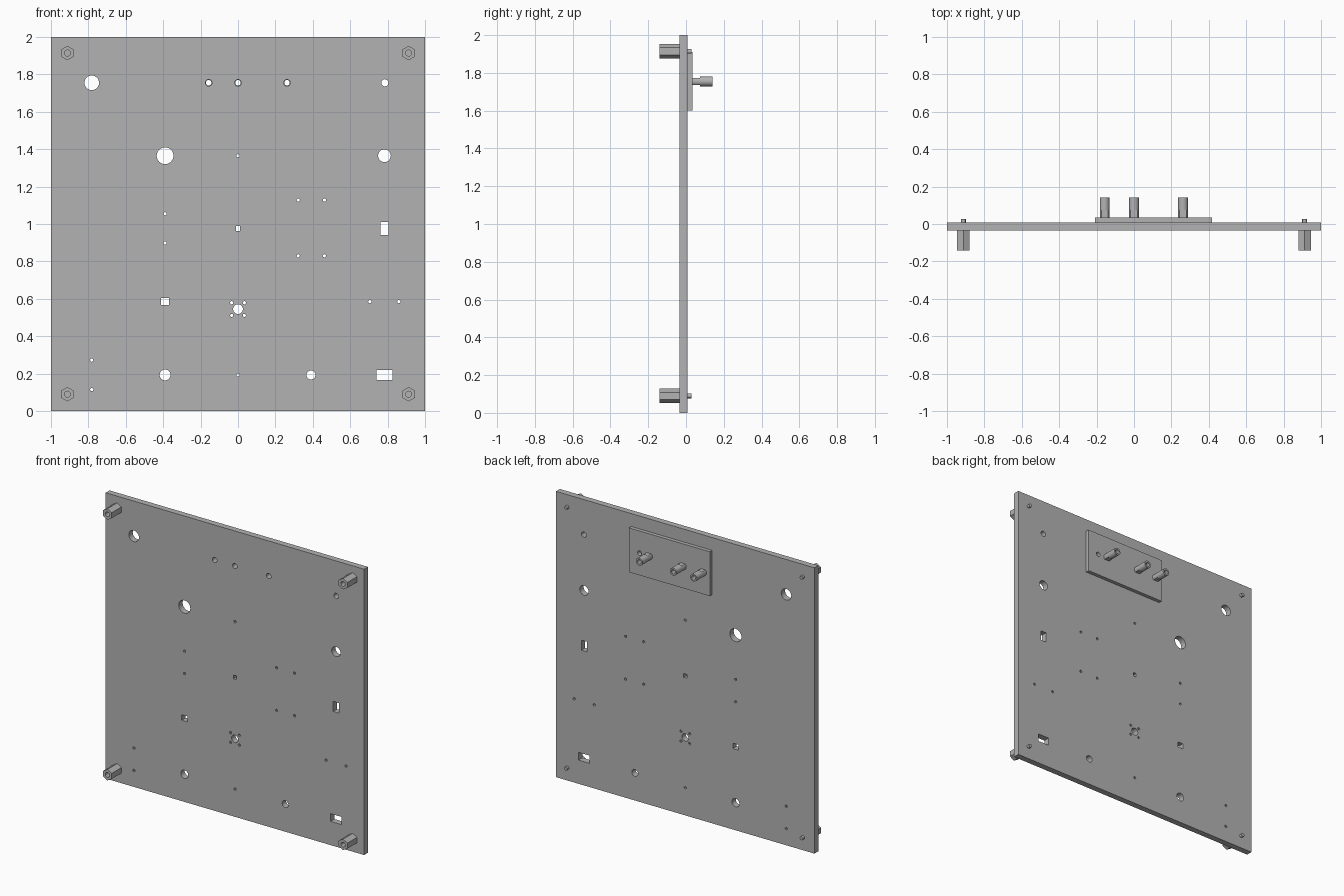
import bpy, bmesh, math
from mathutils import Matrix, Vector

cube = bpy.data.objects.get("Cube")
if cube:
    bpy.data.objects.remove(cube, do_unlink=True)

grey = bpy.data.materials.new("plain grey")
grey.use_nodes = True
COLOUR = (0.45, 0.45, 0.45, 1)
grey.diffuse_color = COLOUR
grey.node_tree.nodes["Principled BSDF"].inputs["Base Color"].default_value = COLOUR

# Depth layers, front to back
TIP, FRONT, BACK, PLATE, END = -0.1415, -0.0345, 0.0085, 0.034, 0.1415


def add_box(bm, x, z, w, h, y0, y1):
    m = Matrix.Translation((x, (y0 + y1) / 2, z)) @ Matrix.Diagonal((w, y1 - y0, h, 1))
    bmesh.ops.create_cube(bm, size=1, matrix=m)


def add_rod(bm, x, z, r, y0, y1, sides=24):
    m = Matrix.Translation((x, (y0 + y1) / 2, z)) @ Matrix.Rotation(math.pi / 2, 4, 'X')
    bmesh.ops.create_cone(bm, cap_ends=True, segments=sides, radius1=r, radius2=r,
                          depth=y1 - y0, matrix=m)


def finish(name, bm):
    mesh = bpy.data.meshes.new(name)
    bmesh.ops.recalc_face_normals(bm, faces=bm.faces)
    bm.to_mesh(mesh)
    bm.free()
    mesh.materials.append(grey)
    ob = bpy.data.objects.new(name, mesh)
    bpy.context.collection.objects.link(ob)
    return ob


def select(ob):
    bpy.ops.object.select_all(action='DESELECT')
    ob.select_set(True)
    bpy.context.view_layer.objects.active = ob


def carve(ob, bm_cut):
    cutter = finish("cutter", bm_cut)
    cutter.hide_render = True
    mod = ob.modifiers.new("holes", 'BOOLEAN')
    mod.operation, mod.solver, mod.object = 'DIFFERENCE', 'EXACT', cutter
    select(ob)
    bpy.ops.object.modifier_apply(modifier=mod.name)
    bpy.data.objects.remove(cutter, do_unlink=True)


def smooth(ob):
    select(ob)
    bpy.ops.object.shade_smooth_by_angle(angle=math.radians(35))


TUBES = (-0.157, 0, 0.262)
TUBE_Z = 1.755

# Main panel with its round and rectangular openings
bm = bmesh.new()
add_box(bm, 0, 1, 2, 2, FRONT, BACK)
panel = finish("panel", bm)

round_holes = [(-0.782, TUBE_Z, 0.039), (0.785, TUBE_Z, 0.019),
               (-0.39, 1.365, 0.045), (0.783, 1.365, 0.034),
               (0, 0.545, 0.026), (-0.39, 0.193, 0.029), (0.39, 0.193, 0.024)]
round_holes += [(x, TUBE_Z, 0.018) for x in TUBES]
pin_holes = [(0, 1.365), (-0.39, 1.055), (-0.39, 0.898), (0.705, 0.585),
             (0.86, 0.585), (-0.782, 0.272), (-0.782, 0.115), (0, 0.193)]
pin_holes += [(x, z) for x in (0.322, 0.462) for z in (0.83, 1.128)]
pin_holes += [(x, 0.545 + z) for x in (-0.034, 0.034) for z in (-0.034, 0.034)]
slots = [(0, 0.976, 0.024, 0.026), (0.783, 0.976, 0.043, 0.07),
         (-0.39, 0.585, 0.043, 0.038), (0.783, 0.193, 0.086, 0.054)]

bm = bmesh.new()
for x, z, r in round_holes:
    add_rod(bm, x, z, r, -0.1, 0.1)
for x, z in pin_holes:
    add_rod(bm, x, z, 0.009, -0.1, 0.1, 8)
for x, z, w, h in slots:
    add_box(bm, x, z, w, h, -0.1, 0.1)
carve(panel, bm)
smooth(panel)

# Small plate on the back
bm = bmesh.new()
add_box(bm, 0.105, 1.755, 0.626, 0.31, BACK, PLATE)
plate = finish("back_plate", bm)
bm = bmesh.new()
for x in TUBES:
    add_rod(bm, x, TUBE_Z, 0.0145, -0.1, 0.1)
add_rod(bm, 0.335, TUBE_Z, 0.016, -0.1, 0.1)
carve(plate, bm)
smooth(plate)

# Hollow shafts with two flats at the root
for i, x in enumerate(TUBES):
    bm = bmesh.new()
    add_rod(bm, x, TUBE_Z, 0.026, PLATE, END)
    shaft = finish(f"shaft_{i + 1}", bm)
    bm = bmesh.new()
    add_rod(bm, x, TUBE_Z, 0.0145, 0, 0.2)
    for side in (-1, 1):
        add_box(bm, x, TUBE_Z + side * 0.039, 0.1, 0.04, 0, 0.075)
    carve(shaft, bm)
    smooth(shaft)

# Hexagonal corner standoffs in front, with screw ends behind
for side, x in (("right", -0.912), ("left", 0.912)):
    for level, z in (("lower", 0.09), ("upper", 1.914)):
        bm = bmesh.new()
        add_rod(bm, x, z, 0.0385, TIP, FRONT, 6)
        standoff = finish(f"{level}_{side}_standoff", bm)
        bm = bmesh.new()
        add_rod(bm, x, z, 0.016, -0.2, FRONT - 0.02)
        carve(standoff, bm)
        smooth(standoff)
        bm = bmesh.new()
        add_rod(bm, x, z, 0.0125, BACK - 0.01, 0.028, 16)
        smooth(finish(f"{level}_{side}_screw_end", bm))
